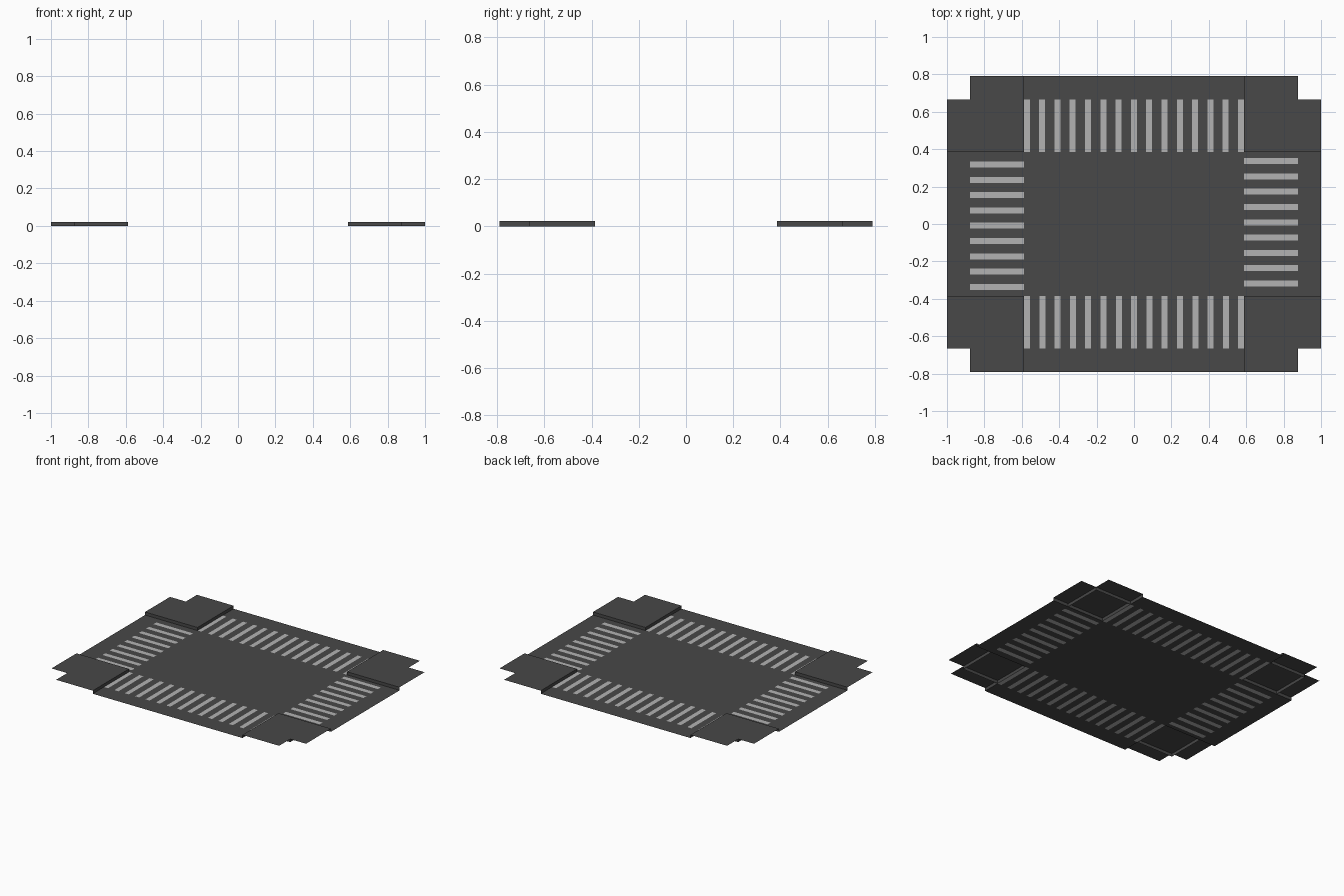
import bpy

if "Cube" in bpy.data.objects:
    bpy.data.objects.remove(bpy.data.objects["Cube"])

X0, X1, X2 = 0.588, 0.876, 1.0      # road edge, lot edge, outer edge along x
Y0, Y1, Y2 = 0.385, 0.665, 0.79     # same along y
H = 0.022                           # kerb height
PITCH, WIDTH = 0.0818, 0.032        # zebra stripes


def material(name, v):
    m = bpy.data.materials.new(name)
    m.diffuse_color = (v, v, v, 1)
    m.use_nodes = True
    m.node_tree.nodes["Principled BSDF"].inputs["Base Color"].default_value = m.diffuse_color
    return m


ASPHALT = material("asphalt", 0.065)
PAINT = material("paint", 0.45)


def build(name, quads, mat):
    verts = [v for q in quads for v in q]
    faces = [tuple(range(4 * i, 4 * i + 4)) for i in range(len(quads))]
    me = bpy.data.meshes.new(name)
    me.from_pydata(verts, [], faces)
    me.materials.append(mat)
    ob = bpy.data.objects.new(name, me)
    bpy.context.collection.objects.link(ob)


def flat(xa, xb, ya, yb, z=0.0):
    xa, xb = sorted((xa, xb))
    ya, yb = sorted((ya, yb))
    return [(xa, ya, z), (xb, ya, z), (xb, yb, z), (xa, yb, z)]


def wall(a, b, flip):
    q = [(*a, 0), (*b, 0), (*b, H), (*a, H)]
    return q[::-1] if flip else q


# Road surface: centre and the four outer arms
road = [flat(-X0, X0, -Y0, Y0)]
for s in (1, -1):
    road += [flat(-X0, X0, s * Y1, s * Y2), flat(s * X1, s * X2, -Y0, Y0)]


# Zebra crossings: painted strips with asphalt filling the gaps
def crossing(first, count, lo, hi, strip):
    stripes, gaps, at = [], [], lo
    for i in range(count):
        a = first + i * PITCH
        if a - at > 1e-4:
            gaps.append(strip(at, a))
        stripes.append(strip(a, a + WIDTH))
        at = a + WIDTH
    if hi - at > 1e-4:
        gaps.append(strip(at, hi))
    return stripes, gaps


for s, label in ((1, "back_right"), (-1, "front_left")):
    # the opposite crossings are half-turn copies of each other
    pa, ga = crossing(-X0, 15, -X0, X0,
                      lambda a, b: flat(-s * a, -s * b, s * Y0, s * Y1))
    pb, gb = crossing(-0.321, 9, -Y0, Y0,
                      lambda a, b: flat(s * X0, s * X1, s * (a - 0.013), s * (b - 0.013))
                      if a > -Y0 else flat(s * X0, s * X1, s * a, s * (b - 0.013)))
    # close the last gap up to the kerb
    gb.append(flat(s * X0, s * X1, s * (Y0 - 0.013), s * Y0))
    build("crossing_stripes_" + label, pa + pb, PAINT)
    road += ga + gb

build("road_surface", road, ASPHALT)

# Raised corner pavements: lot top, two overhanging flaps, kerbs and lot sides
for sx in (1, -1):
    for sy in (1, -1):
        f = sx * sy < 0

        def p(x, y):
            return (sx * x, sy * y)

        tops = [flat(sx * X0, sx * X1, sy * Y0, sy * Y1, H),
                flat(sx * X1, sx * X2, sy * Y0, sy * Y1, H),
                flat(sx * X0, sx * X1, sy * Y1, sy * Y2, H)]
        sides = [wall(p(X0, Y0), p(X2, Y0), f),
                 wall(p(X0, Y2), p(X0, Y0), f),
                 wall(p(X1, Y0), p(X1, Y1), f),
                 wall(p(X1, Y1), p(X0, Y1), f)]
        tag = ("back" if sy > 0 else "front") + ("_right" if sx > 0 else "_left")
        build("corner_pavement_" + tag, tops, ASPHALT)
        build("corner_kerb_" + tag, sides, ASPHALT)
